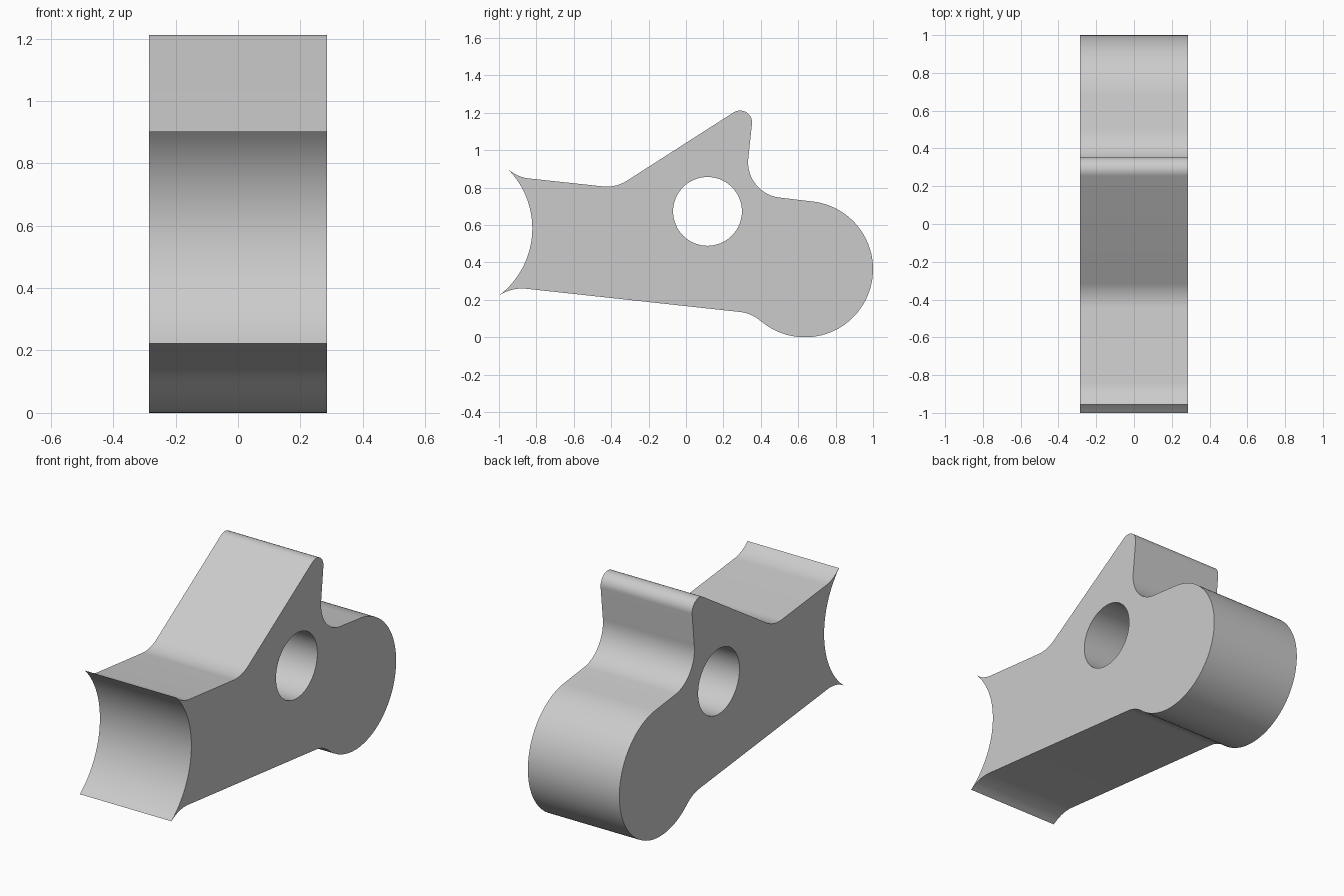
import bpy, bmesh
from math import cos, sin, radians, pi, tan
from mathutils import Vector, Matrix

if "Cube" in bpy.data.objects:
    bpy.data.objects.remove(bpy.data.objects["Cube"])

HALF_WIDTH = 0.285


def arc(cy, cz, r, a0, a1, n):
    """Points on a circle between two angles in degrees."""
    out = []
    for i in range(n + 1):
        a = radians(a0 + (a1 - a0) * i / n)
        out.append(Vector((cy + r * cos(a), cz + r * sin(a))))
    return out


def fillet(prev, corner, nxt, r, n=14):
    """Tangent arc that rounds a corner."""
    p, c, q = Vector(prev), Vector(corner), Vector(nxt)
    u, v = (p - c).normalized(), (q - c).normalized()
    half = u.angle(v) / 2
    centre = c + (u + v).normalized() * (r / sin(half))
    a = c + u * (r / tan(half)) - centre
    b = c + v * (r / tan(half)) - centre
    turn = a.angle(b)
    return [centre + (a * sin((1 - t) * turn) + b * sin(t * turn)) / sin(turn)
            for t in (i / n for i in range(n + 1))]


def three_point_arc(p, m, q, n):
    """Arc through chord ends p, q bulging by the sagitta towards m's side."""
    p, q = Vector(p), Vector(q)
    mid, half = (p + q) / 2, (q - p).length / 2
    d = (q - p).normalized()
    normal = Vector((-d.y, d.x))
    if normal.x < 0:
        normal = -normal
    r = (half * half + m * m) / (2 * m)
    centre = mid + normal * (m - r)
    out = []
    for i in range(1, n):
        s = -1 + 2 * i / n
        x = s * half
        out.append(centre + d * x + normal * (r * r - x * x) ** 0.5)
    return out


# Side outline: upper edge, round nose, lower edge, hollow end
top_tip, low_tip = (-0.955, 0.902), (-1.0, 0.223)
nose = arc(0.636, 0.364, 0.364, 84, -128, 72)
upper = [top_tip, (-0.905, 0.856), (-0.375, 0.799), (0.367, 1.274),
         (0.313, 0.769), tuple(nose[0])]
lower = [tuple(nose[-1]), (0.345, 0.129), (-0.925, 0.267), low_tip]

outline = [Vector(top_tip)]
for i, r in enumerate((0.2, 0.2, 0.064, 0.19), 1):
    outline += fillet(upper[i - 1], upper[i], upper[i + 1], r)
outline += nose
for i, r in enumerate((0.2, 0.22), 1):
    outline += fillet(lower[i - 1], lower[i], lower[i + 1], r)
outline.append(Vector(low_tip))
outline += three_point_arc(low_tip, 0.155, top_tip, 36)

# Round pivot hole
hole = arc(0.115, 0.673, 0.184, 0, 360, 64)[:-1]

# Filled, extruded profile
curve = bpy.data.curves.new("lever_profile", 'CURVE')
curve.dimensions = '2D'
curve.fill_mode = 'BOTH'
curve.extrude = HALF_WIDTH
for pts in (outline, hole):
    spline = curve.splines.new('POLY')
    spline.points.add(len(pts) - 1)
    for sp, p in zip(spline.points, pts):
        sp.co = (p.x, p.y, 0, 1)
    spline.use_cyclic_u = True
lever = bpy.data.objects.new("lever_arm", curve)
bpy.context.collection.objects.link(lever)
bpy.context.view_layer.objects.active = lever
lever.select_set(True)
bpy.ops.object.convert(target='MESH')
lever = bpy.context.object

# Stand the profile upright in the YZ plane and weld it
lever.data.transform(Matrix.Rotation(pi / 2, 4, 'Z') @ Matrix.Rotation(pi / 2, 4, 'X'))
bm = bmesh.new()
bm.from_mesh(lever.data)
bmesh.ops.remove_doubles(bm, verts=bm.verts, dist=0.0005)
bmesh.ops.recalc_face_normals(bm, faces=bm.faces)
bm.to_mesh(lever.data)
bm.free()
bpy.ops.object.shade_smooth_by_angle(angle=radians(30))
